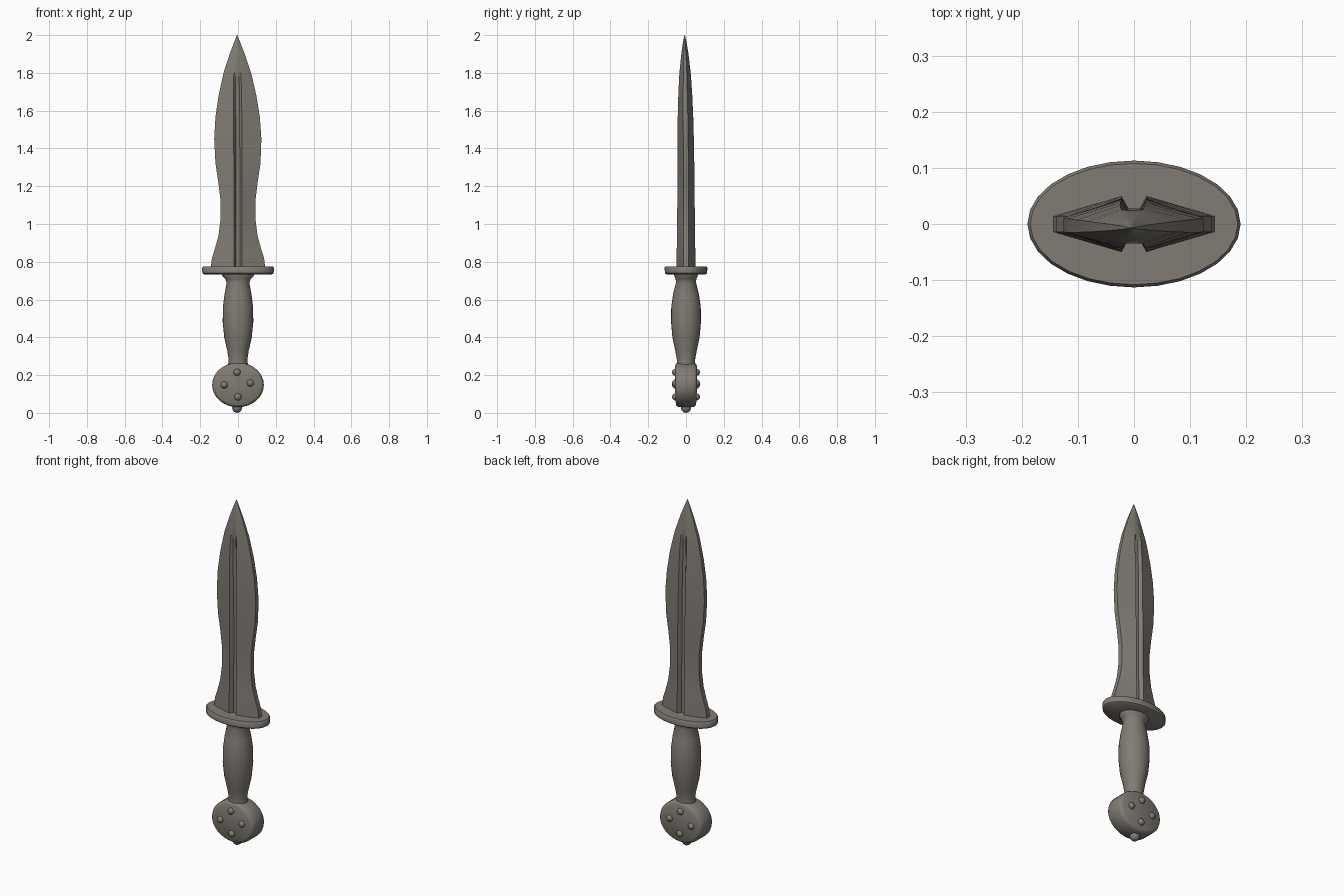
import bpy, bmesh, math
from mathutils import Vector, Matrix

cube = bpy.data.objects.get("Cube")
if cube:
    bpy.data.objects.remove(cube)

metal = bpy.data.materials.new("aged_bronze_grey")
metal.use_nodes = True
COLOUR = (0.22, 0.20, 0.175, 1)
metal.diffuse_color = COLOUR
metal.node_tree.nodes["Principled BSDF"].inputs["Base Color"].default_value = COLOUR


def finish(name, bm, angle=35):
    """Turn a bmesh into a smooth-shaded object with the metal material."""
    bmesh.ops.recalc_face_normals(bm, faces=bm.faces)
    mesh = bpy.data.meshes.new(name)
    bm.to_mesh(mesh)
    bm.free()
    mesh.materials.append(metal)
    obj = bpy.data.objects.new(name, mesh)
    bpy.context.collection.objects.link(obj)
    bpy.ops.object.select_all(action="DESELECT")
    obj.select_set(True)
    bpy.context.view_layer.objects.active = obj
    bpy.ops.object.shade_smooth_by_angle(angle=math.radians(angle))
    return obj


def loft(name, rings, angle=35):
    """Skin a list of closed rings and cap both ends."""
    bm = bmesh.new()
    loops = [[bm.verts.new(p) for p in ring] for ring in rings]
    n = len(loops[0])
    for a, b in zip(loops, loops[1:]):
        for i in range(n):
            j = (i + 1) % n
            bm.faces.new((a[i], a[j], b[j], b[i]))
    bm.faces.new(loops[0])
    bm.faces.new(loops[-1])
    return finish(name, bm, angle)


def ellipse(rx, ry, z, n=28):
    return [(rx * math.cos(math.tau * i / n), ry * math.sin(math.tau * i / n), z)
            for i in range(n)]


# Leaf-shaped blade: z, half width, half thickness, fuller depth
BLADE = [
    (0.76, 0.145, 0.050, 0.022), (0.82, 0.138, 0.050, 0.022),
    (0.87, 0.122, 0.049, 0.022), (0.94, 0.103, 0.048, 0.022),
    (1.02, 0.093, 0.047, 0.022), (1.12, 0.092, 0.046, 0.022),
    (1.22, 0.104, 0.045, 0.021), (1.32, 0.119, 0.044, 0.020),
    (1.45, 0.125, 0.043, 0.019), (1.57, 0.117, 0.041, 0.017),
    (1.68, 0.100, 0.037, 0.015), (1.77, 0.080, 0.032, 0.011),
    (1.80, 0.073, 0.030, 0.000), (1.90, 0.040, 0.019, 0.000),
    (1.96, 0.017, 0.010, 0.000), (2.00, 0.001, 0.001, 0.000),
]


def blade_section(z, w, t, depth):
    shift = -0.007 * max(0, (z - 1.3) / 0.7)
    edge = min(0.014, t * 0.3)
    lip, floor = min(0.022, w * 0.25), min(0.010, w * 0.12)
    half = [(w, edge), (lip, t), (floor, t - depth),
            (-floor, t - depth), (-lip, t), (-w, edge)]
    outline = half + [(-x, -y) for x, y in half]
    return [(x + shift * 0.7, y + shift, z) for x, y in outline]


loft("blade", [blade_section(*row) for row in BLADE], 25)

# Oval guard with a softened rim
loft("guard", [ellipse(0.19 - inset, 0.113 - inset, z) for z, inset in
               ((0.733, 0.010), (0.740, 0.001), (0.768, 0.0), (0.775, 0.005))], 40)

# Swelling grip, flared where it meets the guard
GRIP = [(0.24, 0.056, 0.050), (0.28, 0.049, 0.048), (0.33, 0.057, 0.057),
        (0.40, 0.073, 0.072), (0.48, 0.081, 0.079), (0.56, 0.080, 0.078),
        (0.63, 0.071, 0.068), (0.69, 0.060, 0.053), (0.71, 0.068, 0.055),
        (0.725, 0.083, 0.062), (0.74, 0.085, 0.063)]
loft("grip", [ellipse(rx, ry, z) for z, rx, ry in GRIP], 40)

# Disc pommel, lofted along y with a rounded rim and thinner at the bottom
def pommel_ring(y, scale):
    ring = []
    for x, h, _ in ellipse(0.137 * scale, 0.118 * scale, 0, 32):
        taper = 1.0 + 0.9 * min(0, h + 0.04)
        ring.append((x, y * taper, 0.148 + h))
    return ring


loft("pommel", [pommel_ring(y, s) for y, s in
                ((-0.057, 0.88), (-0.052, 0.95), (-0.040, 1.0),
                 (0.040, 1.0), (0.052, 0.95), (0.057, 0.88))], 40)


# Round studs on both pommel faces and one at the base
def stud(name, centre, radius):
    bm = bmesh.new()
    bmesh.ops.create_uvsphere(bm, u_segments=14, v_segments=8, radius=radius,
                              matrix=Matrix.Translation(Vector(centre)))
    finish(name, bm, 60)


for side, y in (("front", -0.055), ("back", 0.055)):
    for spot, x, z in (("top", -0.005, 0.215), ("right", -0.073, 0.148),
                       ("left", 0.065, 0.158), ("bottom", 0, 0.085)):
        stud(f"{side}_{spot}_stud", (x, y, z), 0.019)
stud("base_stud", (-0.005, 0, 0.027), 0.027)
